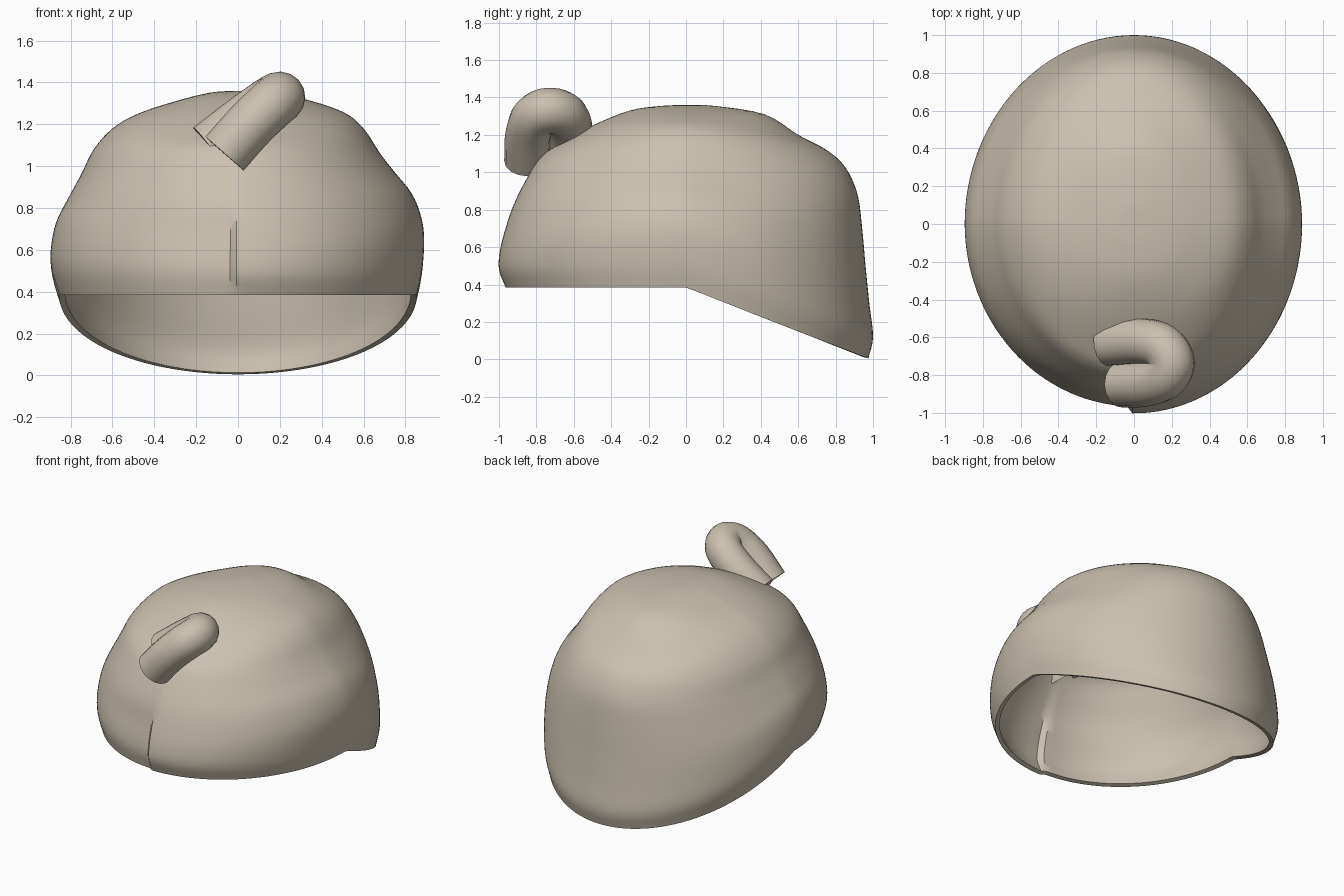
import bpy, bmesh, math
from mathutils import Vector

if "Cube" in bpy.data.objects:
    bpy.data.objects.remove(bpy.data.objects["Cube"])

tan = bpy.data.materials.new("warm_tan")
tan.diffuse_color = (0.60, 0.53, 0.43, 1)
tan.use_nodes = True
tan.node_tree.nodes["Principled BSDF"].inputs["Base Color"].default_value = tan.diffuse_color

TOP, RIM = 1.36, 0.385
RX, RY = 0.89, 1.0

# Silhouette profiles (radius, height) from the rim up, one for each side
front_right = [(.965, .385), (1, .48), (.995, .58), (.965, .7), (.92, .83), (.85, .97),
               (.78, 1.08), (.68, 1.15), (.5, 1.25), (.3, 1.33), (.13, 1.355), (0, 1.36)]
right = [(.855, .385), (.88, .5), (.89, .65), (.875, .76), (.83, .87), (.75, .97),
         (.68, 1.06), (.6, 1.18), (.5, 1.26), (.3, 1.325), (.13, 1.353), (0, 1.36)]
back = [(.975, .005), (1, .12), (.98, .3), (.96, .5), (.94, .72), (.915, .89),
        (.85, 1.03), (.75, 1.12), (.6, 1.2), (.42, 1.31), (.15, 1.355), (0, 1.36)]
left = [(.855, .385), (.89, .5), (.895, .6), (.87, .73), (.81, .85), (.75, .96),
        (.69, 1.08), (.6, 1.18), (.48, 1.25), (.3, 1.31), (.13, 1.352), (0, 1.36)]
front_left = [(.945, .385), (.965, .48), (.96, .57), (.935, .69), (.91, .82), (.85, .96),
              (.78, 1.08), (.68, 1.15), (.5, 1.25), (.3, 1.33), (.13, 1.355), (0, 1.36)]


def smooth_path(pts, steps):
    """Catmull-Rom curve through the points."""
    pts = [Vector(p) for p in pts]
    ext = [2 * pts[0] - pts[1]] + pts + [2 * pts[-1] - pts[-2]]
    out = []
    for i in range(1, len(ext) - 2):
        a, b, c, d = ext[i - 1:i + 3]
        for s in range(steps):
            t = s / steps
            out.append(0.5 * (2 * b + (c - a) * t + (2 * a - 5 * b + 4 * c - d) * t * t
                              + (3 * b - a - 3 * c + d) * t ** 3))
    return out + [pts[-1]]


def normalised(profile, axis):
    z0 = profile[0][1]
    return smooth_path([(r / axis, (z - z0) / (TOP - z0)) for r, z in profile], 4)


keys = [normalised(front_right, RY), normalised(right, RX), normalised(back, RY),
        normalised(left, RX), normalised(front_left, RY)]

# Hair cap: blend the profiles around the head, with a parting step at the front
N = 120
bm = bmesh.new()
columns = []
for i in range(N):
    f = 4 * i / (N - 1)
    k = min(int(f), 3)
    t = f - k
    t = t * t * (3 - 2 * t)
    a = math.radians(-0.5 + 358 * i / (N - 1))
    sx, sy = math.sin(a), -math.cos(a)
    rim = RIM - max(0, sy) * (RIM - 0.005)
    col = []
    for p, q in zip(keys[k][:-1], keys[k + 1][:-1]):
        r, h = p.lerp(q, t)
        col.append(bm.verts.new((RX * r * sx, RY * r * sy, rim + h * (TOP - rim))))
    columns.append(col)
crown = bm.verts.new((0, 0, TOP))
for i in range(N):
    c, d = columns[i], columns[(i + 1) % N]
    for j in range(len(c) - 1):
        bm.faces.new((c[j], d[j], d[j + 1], c[j + 1]))
    bm.faces.new((c[-1], d[-1], crown))
mesh = bpy.data.meshes.new("hair_cap")
bm.to_mesh(mesh)
bm.free()
mesh.materials.append(tan)
cap = bpy.data.objects.new("hair_cap", mesh)
bpy.context.collection.objects.link(cap)
wall = cap.modifiers.new("wall", 'SOLIDIFY')
wall.thickness = 0.03
wall.offset = -1

# Front curl: a hooked round lock with flat ends
path = smooth_path([(-.065, -.85, 1.06), (.06, -.845, 1.2), (.16, -.81, 1.295), (.2, -.735, 1.33),
                    (.15, -.65, 1.305), (.03, -.62, 1.22), (-.14, -.63, 1.09)], 5)
curve = bpy.data.curves.new("front_curl", 'CURVE')
curve.dimensions = '3D'
curve.bevel_depth = 0.122
curve.bevel_resolution = 6
curve.use_fill_caps = True
spline = curve.splines.new('POLY')
spline.points.add(len(path) - 1)
for pt, co in zip(spline.points, path):
    pt.co = (*co, 1)
curve.materials.append(tan)
curl = bpy.data.objects.new("front_curl", curve)
bpy.context.collection.objects.link(curl)

# Turn both into smooth-shaded meshes
for ob in (cap, curl):
    bpy.ops.object.select_all(action='DESELECT')
    ob.select_set(True)
    bpy.context.view_layer.objects.active = ob
    bpy.ops.object.convert(target='MESH')
    bpy.ops.object.shade_smooth_by_angle(angle=math.radians(40))
